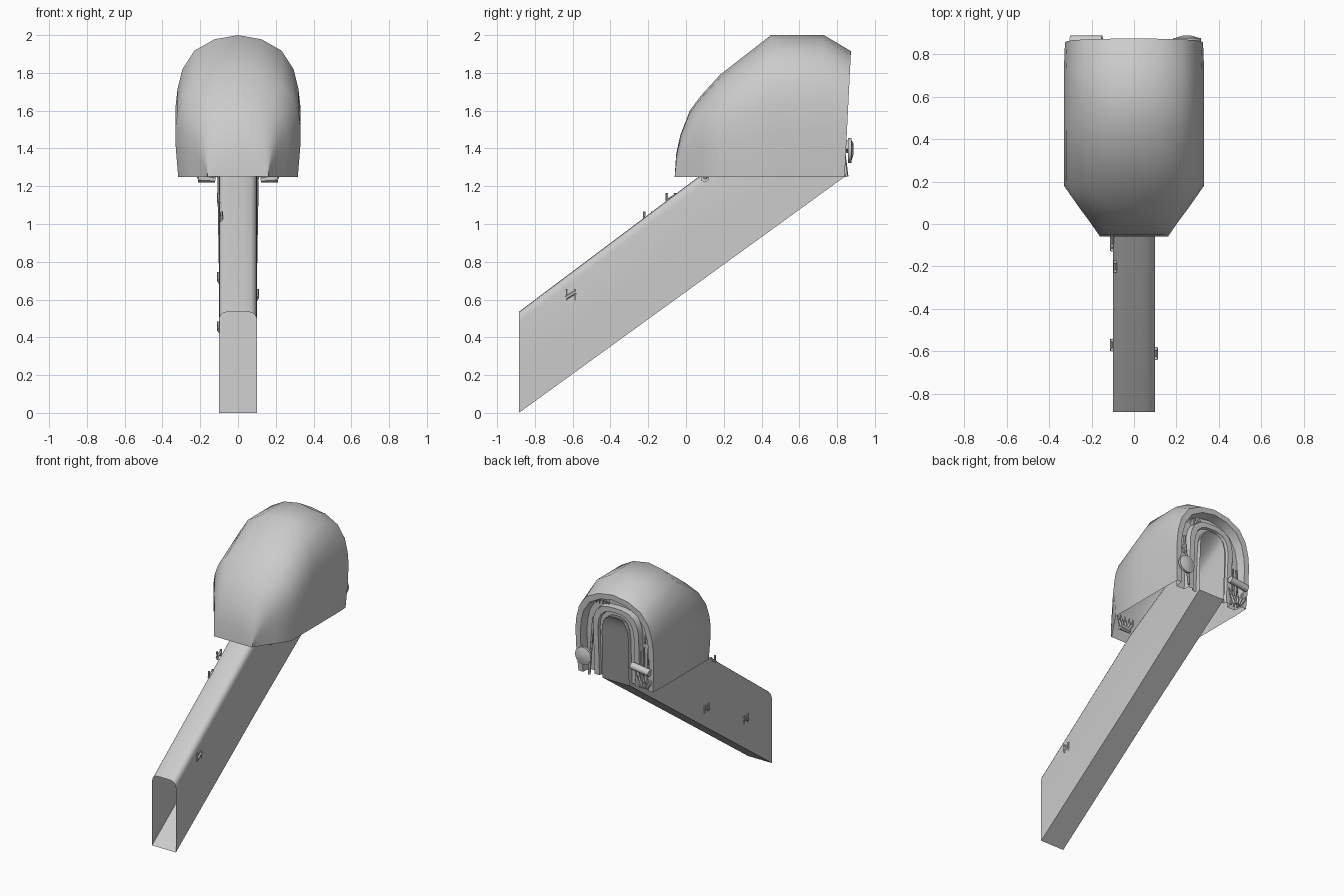
import bpy, bmesh, math
from mathutils import Vector

if "Cube" in bpy.data.objects:
    bpy.data.objects.remove(bpy.data.objects["Cube"])

BASE = 1.25   # level of the hood's lower edge
# half arch profiles, (width, height) as fractions
HOOD = [(.96, 0), (1, .3), (1, .5), (.97, .62), (.89, .76), (.7, .89), (.38, .97), (0, 1)]
DOOR = [(1, 0), (1, .4), (1, .72), (.95, .82), (.82, .91), (.6, .97), (.3, .995), (0, 1)]
TUNNEL = [(1, 0), (1, .5), (1, .9), (.97, .94), (.88, .975), (.7, .995), (.35, 1), (0, 1)]


def arch(profile, w, h, y, z=BASE, tilt=0.0):
    half = [(a * w, b * h) for a, b in profile]
    pts = half + [(-a, b) for a, b in half[-2::-1]]
    return [Vector((a, y + tilt * b, z + b)) for a, b in pts]


def finish(name, bm, angle=35):
    bmesh.ops.recalc_face_normals(bm, faces=bm.faces)
    me = bpy.data.meshes.new(name)
    bm.to_mesh(me)
    bm.free()
    ob = bpy.data.objects.new(name, me)
    bpy.context.collection.objects.link(ob)
    bpy.ops.object.select_all(action='DESELECT')
    ob.select_set(True)
    bpy.context.view_layer.objects.active = ob
    bpy.ops.object.shade_smooth_by_angle(angle=math.radians(angle))
    return ob


def loft(name, rings, closed=False, angle=35):
    bm = bmesh.new()
    rows = [[bm.verts.new(p) for p in r] for r in rings]
    n = len(rows[0])
    for a, b in zip(rows, rows[1:]):
        for i in range(n if closed else n - 1):
            j = (i + 1) % n
            bm.faces.new((a[i], a[j], b[j], b[i]))
    return finish(name, bm, angle)


def rod(name, a, b, r1, r2, sides=8, squash=1.0):
    a, b = Vector(a), Vector(b)
    bm = bmesh.new()
    bmesh.ops.create_cone(bm, cap_ends=True, segments=sides, radius1=r1, radius2=r2, depth=(b - a).length)
    ob = finish(name, bm)
    ob.rotation_euler = (b - a).to_track_quat('Z', 'Y').to_euler()
    ob.location = (a + b) / 2
    return ob


# domed hood: arches lofted from front to back
stations = [(-.06, .16, .001), (-.052, .165, .12), (-.03, .18, .22), (.02, .215, .35), (.08, .26, .43),
            (.18, .33, .54), (.45, .33, .75), (.73, .33, .75)]
rings = [arch(HOOD, w, h, y) for y, w, h in stations]
rings.append(arch(HOOD, .325, .665, .84, tilt=.05))
loft("hood", rings, angle=50)

# entrance face: outer rim, recess, raised door frame
face = [(HOOD, .325, .665, .84), (HOOD, .285, .625, .84), (HOOD, .275, .61, .775), (DOOR, .195, .56, .775),
        (DOOR, .19, .555, .82), (DOOR, .15, .52, .82), (DOOR, .145, .515, .80), (DOOR, .11, .49, .80)]
loft("entrance_face", [arch(p, w, h, y, tilt=.05) for p, w, h, y in face], angle=30)

# sloping tunnel, open at both ends
def floor(y):
    return (y + .885) * BASE / 1.725

loft("tunnel", [arch(TUNNEL, .1, .535, -.885, 0), arch(TUNNEL, .1, .56, .06, floor(.06)),
                arch(DOOR, .11, .49, .84, BASE, .03)], closed=True, angle=40)

# finger-like roots fanning out
def claw(name, x, y, z, size, up=1):
    for i in range(5):
        t = (i - 2) * .45
        base = Vector((x + .3 * size * math.sin(t), y, z))
        mid = base + Vector((size * .45 * math.sin(t), .12 * size, up * size * .5))
        tip = mid + Vector((size * .2 * math.sin(t), -.1 * size, up * size * .55))
        rod(name, base, mid, size * .15, size * .11, 6)
        rod(name, mid, tip, size * .11, size * .02, 6)

claw("back_root", -.235, .83, 1.265, .1)
claw("upper_root", .13, .80, 1.86, .08, -1)
for s in (-1, 1):
    claw("front_root", s * .17, .10, 1.235, .1)
    rod("root_stump", (s * .21, .10, 1.245), (s * .12, .10, 1.235), .025, .015, 6)

# round shield with a blade behind it
rod("shield", (.25, .858, 1.39), (.25, .875, 1.39), .066, .066, 20)
rod("shield_dome", (.25, .875, 1.39), (.25, .887, 1.39), .06, .02, 20)
rod("blade", (.215, .85, 1.25), (.215, .80, 1.66), .01, .008, 6)

# rolled bundle and thin posts on the other side
rod("bundle", (-.30, .862, 1.40), (-.15, .862, 1.42), .026, .026, 12)
for x in (-.19, -.22, -.25):
    rod("post", (x, .82, 1.25), (x, .81, 1.55), .008, .005, 6)

# small wall brackets: plate plus two arms
def bracket(x, y, z):
    d = .011 if x > 0 else -.011
    rod("bracket_bar", (x + d * .3, y - .025, z - .01), (x + d * .3, y + .025, z + .02), .01, .01, 6)
    for k in (-.022, .022):
        rod("bracket_arm", (x, y + k, z - .025), (x + d * .3, y + k, z + .035), .006, .008, 6)

for x, y, z in [(-.1, -.1, .71), (-.1, -.57, .45), (.1, -.61, .62), (-.1, -.08, 1.13), (-.085, -.2, 1.03),
                (.215, .775, 1.55), (-.215, .775, 1.6)]:
    bracket(x, y, z)
